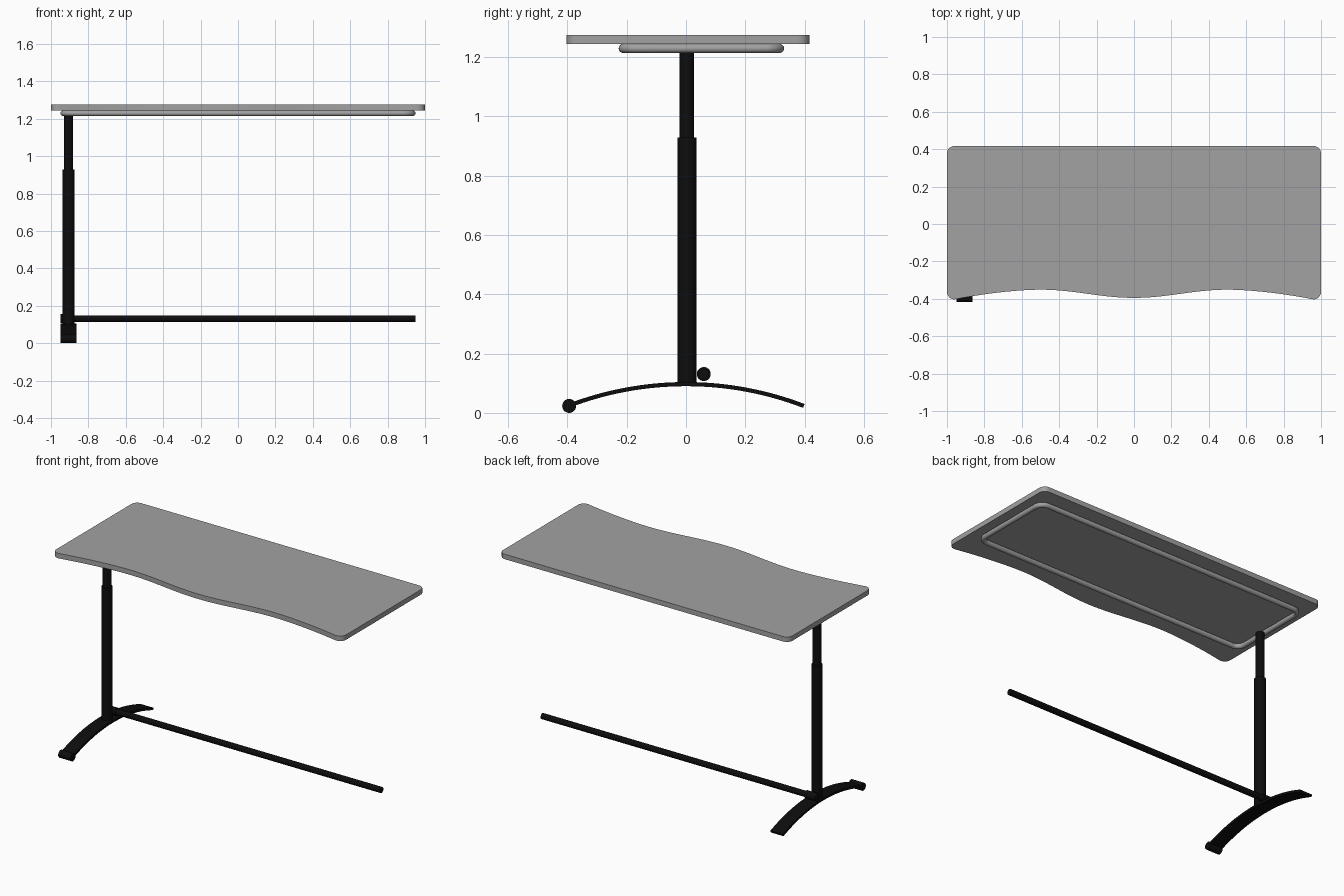
import bpy, bmesh, math
from mathutils import Matrix, Vector

if "Cube" in bpy.data.objects:
    bpy.data.objects.remove(bpy.data.objects["Cube"])


def material(name, rgb):
    m = bpy.data.materials.new(name)
    m.diffuse_color = (*rgb, 1)
    m.use_nodes = True
    m.node_tree.nodes["Principled BSDF"].inputs["Base Color"].default_value = m.diffuse_color
    return m


GREY = material("desk grey", (0.36, 0.36, 0.36))
BLACK = material("frame black", (0.004, 0.004, 0.004))


def finish(name, bm, mat):
    bmesh.ops.recalc_face_normals(bm, faces=bm.faces)
    me = bpy.data.meshes.new(name)
    bm.to_mesh(me)
    bm.free()
    me.materials.append(mat)
    ob = bpy.data.objects.new(name, me)
    bpy.context.collection.objects.link(ob)
    bpy.ops.object.select_all(action='DESELECT')
    ob.select_set(True)
    bpy.context.view_layer.objects.active = ob
    bpy.ops.object.shade_smooth_by_angle(angle=math.radians(35))
    return ob


def cylinder(name, a, b, r, mat, n=40):
    a, b = Vector(a), Vector(b)
    bm = bmesh.new()
    rot = (b - a).to_track_quat('Z', 'Y').to_matrix().to_4x4()
    bmesh.ops.create_cone(bm, cap_ends=True, segments=n, radius1=r, radius2=r,
                          depth=(b - a).length,
                          matrix=Matrix.Translation((a + b) / 2) @ rot)
    return finish(name, bm, mat)


def extrude_profile(name, pts, vec, mat):
    bm = bmesh.new()
    f = bm.faces.new([bm.verts.new(p) for p in pts])
    g = bmesh.ops.extrude_face_region(bm, geom=[f])
    bmesh.ops.translate(bm, vec=vec,
                        verts=[v for v in g['geom'] if isinstance(v, bmesh.types.BMVert)])
    return finish(name, bm, mat)


def arc(cx, cy, r, start, n=8):
    # quarter circle, counter-clockwise from the start angle in degrees
    return [(cx + r * math.cos(math.radians(start + 90 * i / n)),
             cy + r * math.sin(math.radians(start + 90 * i / n))) for i in range(n + 1)]


# Desktop: rounded corners and a double wave along the front edge
def front_edge(x):
    x = abs(x)
    if x < 0.5:
        return -0.351 - 0.044 * (0.5 + 0.5 * math.cos(math.pi * x / 0.5))
    return -0.351 - 0.052 * ((x - 0.5) / 0.46) ** 1.7


outline = [(x, front_edge(x)) for x in [-0.95 + 1.9 * i / 64 for i in range(65)]]
outline += arc(0.96, -0.363, 0.04, 270) + arc(0.96, 0.377, 0.04, 0)
outline += arc(-0.96, 0.377, 0.04, 90) + arc(-0.96, -0.363, 0.04, 180)
extrude_profile("desktop", [(x, y, 1.244) for x, y in outline], (0, 0, 0.031), GREY)

# Tube ring under the desktop
R, C = 0.015, 0.05
x1, ya, yb = 0.949 - R, -0.227 + R, 0.331 - R
ring = (arc(x1 - C, ya + C, C, 270) + arc(x1 - C, yb - C, C, 0)
        + arc(-x1 + C, yb - C, C, 90) + arc(-x1 + C, ya + C, C, 180))
bm = bmesh.new()
loops = []
for i, (x, y) in enumerate(ring):
    corner, k = divmod(i, 9)
    ang = math.radians(270 + 90 * corner + 90 * k / 8)
    out = Vector((math.cos(ang), math.sin(ang), 0))
    loops.append([bm.verts.new(Vector((x, y, 1.229)) + out * R * math.cos(t)
                               + Vector((0, 0, R * math.sin(t))))
                  for t in [math.tau * j / 20 for j in range(20)]])
for i, a in enumerate(loops):
    b = loops[(i + 1) % len(loops)]
    for j in range(20):
        k = (j + 1) % 20
        bm.faces.new((a[j], b[j], b[k], a[k]))
finish("support_ring", bm, GREY)

# Telescopic leg
LX, LY = -0.907, 0.003
cylinder("leg_outer", (LX, LY, 0.098), (LX, LY, 0.928), 0.032, BLACK)
cylinder("leg_inner", (LX, LY, 0.9), (LX, LY, 1.22), 0.0245, BLACK)

# Arched foot with a round bar on the front tip
RAD, TOP, THICK = 1.118, 0.104, 0.014
half = math.asin(0.4 / RAD)
angles = [-half + 2 * half * i / 32 for i in range(33)]
foot = []
for r, seq in ((RAD, angles), (RAD - THICK, angles[::-1])):
    foot += [(-0.95, r * math.sin(t), TOP - RAD + r * math.cos(t)) for t in seq]
extrude_profile("arched_foot", foot, (0.087, 0, 0), BLACK)
cylinder("foot_tip_bar", (-0.95, -0.394, 0.0235), (-0.863, -0.394, 0.0235), 0.0235, BLACK)

# Crossbar and its collar beside the leg
cylinder("crossbar", (-0.93, 0.06, 0.131), (0.95, 0.06, 0.131), 0.018, BLACK)
cylinder("crossbar_collar", (-0.95, 0.06, 0.131), (-0.875, 0.06, 0.131), 0.0235, BLACK)
